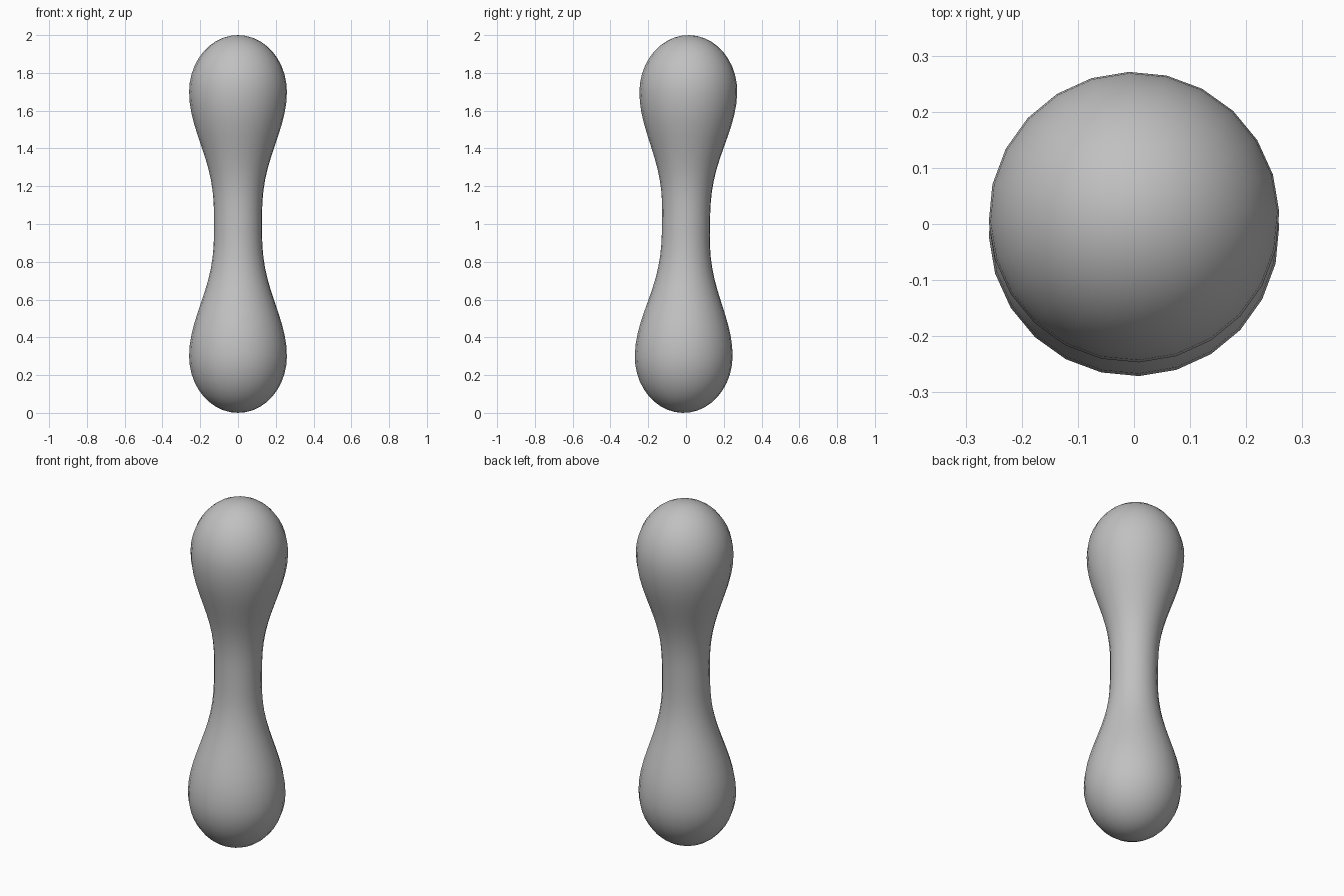
import bpy, bmesh, math
from mathutils import Matrix, Vector

if "Cube" in bpy.data.objects:
    bpy.data.objects.remove(bpy.data.objects["Cube"])

SIDES = 24        # segments around the axis
R_BULB = 0.259    # widest radius
R_NECK = 0.127    # waist radius
Z_BULB = 0.70     # bulb centre, measured from the middle

grey = bpy.data.materials.new("plain_grey")
grey.diffuse_color = (0.53, 0.53, 0.53, 1)
grey.use_nodes = True
grey.node_tree.nodes["Principled BSDF"].inputs["Base Color"].default_value = grey.diffuse_color

# Half profile: smooth neck flare, then a rounded elliptical cap
half = []
for i in range(13):
    h = Z_BULB * i / 12
    f = math.sin(math.pi * h / (2 * Z_BULB)) ** 3
    half.append((R_NECK + (R_BULB - R_NECK) * f, h))
for i in range(1, 10):
    a = math.pi / 2 * i / 10
    half.append((R_BULB * math.cos(a), Z_BULB + (1 - Z_BULB) * math.sin(a)))

# Mirror the half profile and close it with poles
profile = [(0, -1)] + [(r, -h) for r, h in reversed(half[1:])] + half + [(0, 1)]

# Spin the profile into a double-bulb body
bm = bmesh.new()
verts = [bm.verts.new((r, 0, h)) for r, h in profile]
edges = [bm.edges.new(pair) for pair in zip(verts, verts[1:])]
bmesh.ops.spin(bm, geom=verts + edges, axis=(0, 0, 1), cent=(0, 0, 0),
               angle=2 * math.pi, steps=SIDES)
bmesh.ops.remove_doubles(bm, verts=bm.verts, dist=1e-4)
bmesh.ops.recalc_face_normals(bm, faces=bm.faces)

# Lean very slightly backwards, then stand it on the floor
lean = Matrix.Rotation(math.radians(-1), 4, 'X') @ Matrix.Rotation(math.radians(2), 4, 'Z')
bmesh.ops.transform(bm, matrix=Matrix.Translation(Vector((0, 0, 1))) @ lean, verts=bm.verts)
for f in bm.faces:
    f.smooth = True

mesh = bpy.data.meshes.new("double_bulb_body")
bm.to_mesh(mesh)
bm.free()
mesh.materials.append(grey)
body = bpy.data.objects.new("double_bulb_body", mesh)
bpy.context.collection.objects.link(body)
